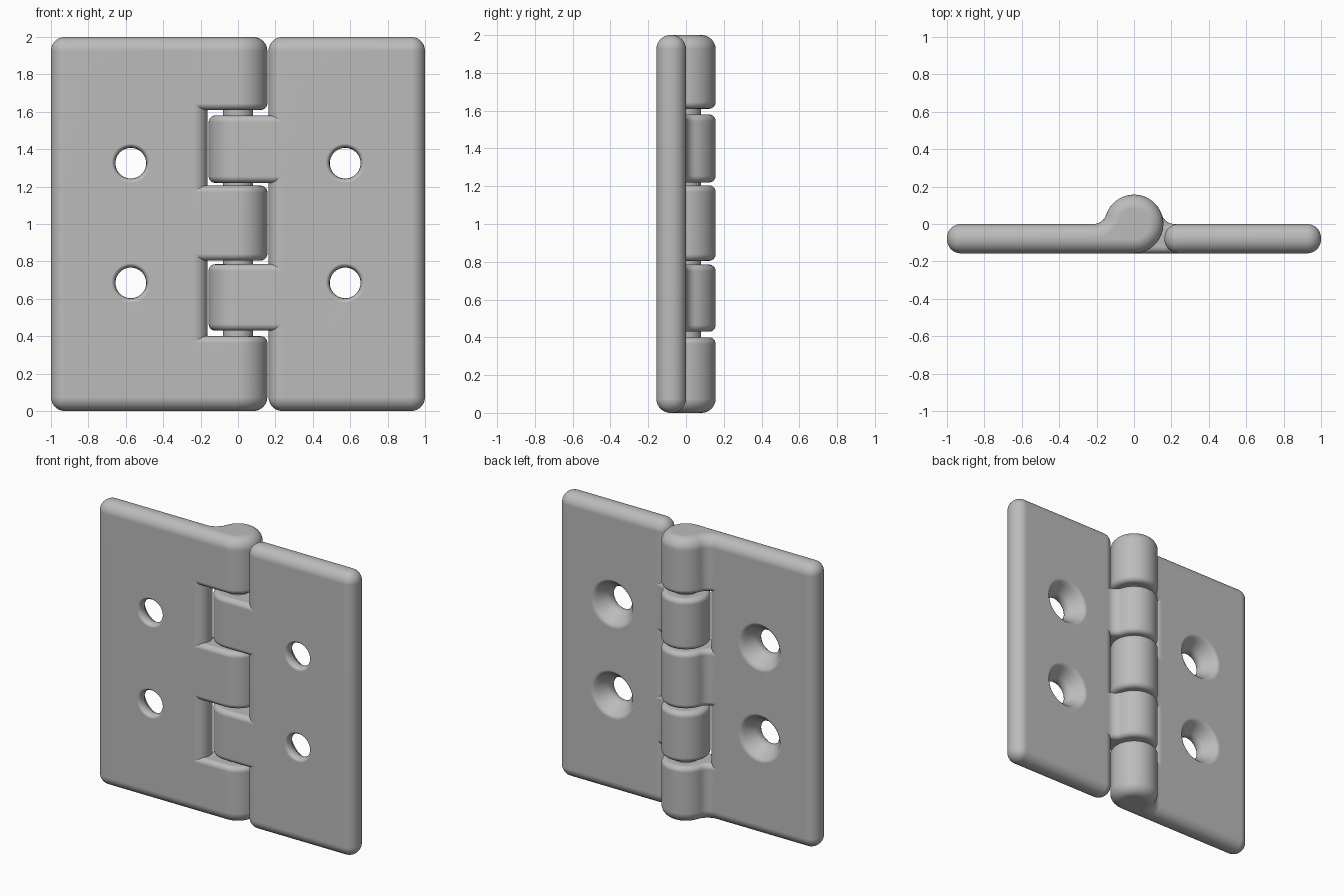
import bpy, bmesh
from math import pi, sin, cos, atan2, sqrt

if "Cube" in bpy.data.objects:
    bpy.data.objects.remove(bpy.data.objects["Cube"])

R = 0.157        # knuckle radius, also the leaf thickness
FILLET = 0.07    # blend between leaf and knuckle
ROUND = 0.075    # outer edge rounding
LIP = 0.035      # rounding of the inner knuckle ends
HEIGHT = 2.0

metal = bpy.data.materials.new("grey metal")
metal.use_nodes = True
grey = (0.5, 0.5, 0.5, 1)
metal.diffuse_color = grey
metal.node_tree.nodes["Principled BSDF"].inputs["Base Color"].default_value = grey


def finish(name, bm):
    bmesh.ops.recalc_face_normals(bm, faces=bm.faces)
    mesh = bpy.data.meshes.new(name)
    bm.to_mesh(mesh)
    bm.free()
    mesh.materials.append(metal)
    obj = bpy.data.objects.new(name, mesh)
    bpy.context.collection.objects.link(obj)
    return obj


def activate(obj):
    bpy.ops.object.select_all(action="DESELECT")
    obj.select_set(True)
    bpy.context.view_layer.objects.active = obj


def loft(rings):
    """Bridge equal rings of points into a closed solid."""
    bm = bmesh.new()
    loops = [[bm.verts.new(p) for p in ring] for ring in rings]
    n = len(loops[0])
    for a, b in zip(loops, loops[1:]):
        for i in range(n):
            j = (i + 1) % n
            bm.faces.new((a[i], a[j], b[j], b[i]))
    bm.faces.new(loops[0])
    bm.faces.new(loops[-1])
    return bm


def arc(cx, cy, r, a0, a1, n):
    angles = [a0 + (a1 - a0) * i / n for i in range(n + 1)]
    return [(cx + r * cos(a), cy + r * sin(a)) for a in angles]


def knuckle_profile(d):
    """Barrel blended into a short piece of leaf, inset by d."""
    cx = sqrt((R + FILLET) ** 2 - FILLET ** 2)
    a = atan2(FILLET, cx)
    fillet = arc(cx, FILLET, FILLET + d, 1.5 * pi, pi + a, 10)
    barrel = arc(0, 0, R - d, a, 1.5 * pi, 40)
    return [(0.3, -d)] + fillet + barrel[1:] + [(0.3, d - R)]


def knuckle(name, side, z0, z1, r0, r1):
    steps = 8
    levels = []
    for i in range(steps + 1):
        t = i / steps * pi / 2
        levels.append((z0 + r0 * (1 - cos(t)), r0 * (1 - sin(t))))
    for i in range(steps + 1):
        t = i / steps * pi / 2
        levels.append((z1 - r1 * (1 - sin(t)), r1 * (1 - cos(t))))
    rings = [[(side * x, y, z) for x, y in knuckle_profile(d)] for z, d in levels]
    return finish(name, loft(rings))


def screw_hole(x, z):
    """Countersunk cutter, wide at the back, softened at the front."""
    outline = [(-0.2, 0.105), (-R, 0.105), (-0.15, 0.093), (-0.138, 0.085),
               (-0.12, 0.082), (-0.10, 0.085), (-0.085, 0.094),
               (-0.03, 0.135), (-0.012, 0.15), (0, 0.17), (0.05, 0.17)]
    rings = [[(x + px, y, z + pz) for px, pz in arc(0, 0, r, 0, 2 * pi, 48)[:-1]]
             for y, r in outline]
    return finish("hole_cutter", loft(rings))


def leaf(name, side):
    """Rounded plate with two countersunk holes."""
    x0, x1 = 0.163, 1.0
    bm = bmesh.new()
    bmesh.ops.create_cube(bm, size=1)
    for v in bm.verts:
        v.co.x = side * (x1 if v.co.x > 0 else x0)
        v.co.y = 0 if v.co.y > 0 else -R
        v.co.z = HEIGHT if v.co.z > 0 else 0
    plate = finish(name, bm)
    bevel = plate.modifiers.new("rounding", "BEVEL")
    bevel.width = ROUND
    bevel.segments = 10
    cutters = [screw_hole(side * 0.573, z) for z in (0.685, 1.325)]
    for cutter in cutters:
        cutter.hide_render = True
        cut = plate.modifiers.new("hole", "BOOLEAN")
        cut.operation = "DIFFERENCE"
        cut.solver = "EXACT"
        cut.object = cutter
    activate(plate)
    bpy.ops.object.convert(target="MESH")
    for cutter in cutters:
        bpy.data.objects.remove(cutter)
    return plate


# leaves
parts = [leaf("right_leaf", -1), leaf("left_leaf", 1)]

# interlocking knuckles
parts += [
    knuckle("right_knuckle_bottom", -1, 0, 0.40, ROUND, LIP),
    knuckle("right_knuckle_middle", -1, 0.805, 1.205, LIP, LIP),
    knuckle("right_knuckle_top", -1, 1.61, HEIGHT, LIP, ROUND),
    knuckle("left_knuckle_lower", 1, 0.43, 0.785, LIP, LIP),
    knuckle("left_knuckle_upper", 1, 1.22, 1.58, LIP, LIP),
]

# hinge pin
parts.append(finish("pin", loft(
    [[(x, y, z) for x, y in arc(0, 0, 0.08, 0, 2 * pi, 32)[:-1]] for z in (0.2, 1.8)])))

# smooth shading with flat faces kept flat
for part in parts:
    activate(part)
    bpy.ops.object.shade_smooth_by_angle(angle=0.6)
    weighted = part.modifiers.new("clean shading", "WEIGHTED_NORMAL")
    weighted.keep_sharp = True
